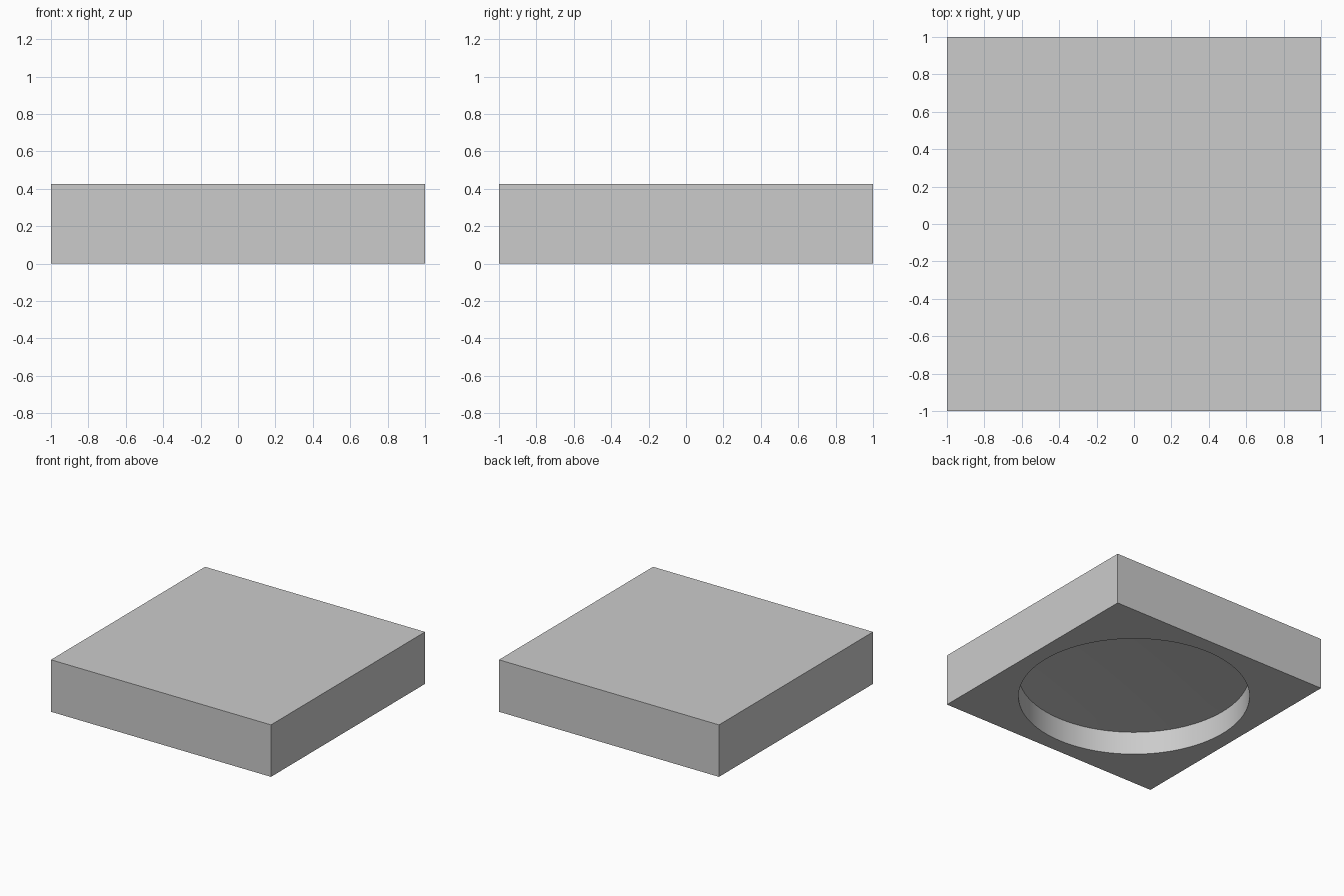
import bpy, bmesh, math

if "Cube" in bpy.data.objects:
    bpy.data.objects.remove(bpy.data.objects["Cube"])

H, R, DEPTH, RISE, SEG = 0.427, 0.87, 0.19, 0.025, 128


def add_object(name, bm):
    mesh = bpy.data.meshes.new(name)
    bmesh.ops.recalc_face_normals(bm, faces=bm.faces)
    bm.to_mesh(mesh)
    bm.free()
    obj = bpy.data.objects.new(name, mesh)
    bpy.context.collection.objects.link(obj)
    return obj


# square slab
bm = bmesh.new()
bmesh.ops.create_cube(bm, size=1)
for v in bm.verts:
    v.co = (v.co.x * 2, v.co.y * 2, (v.co.z + 0.5) * H)
slab = add_object("slab", bm)

# round underside recess with a very gently domed ceiling, lathed from a profile
profile = [(0, -0.1), (R, -0.1), (R, DEPTH)]
profile += [(R * (1 - t / 6), DEPTH + RISE * (1 - (1 - t / 6) ** 2)) for t in range(1, 7)]
bm = bmesh.new()
verts = [bm.verts.new((x, 0, z)) for x, z in profile]
edges = [bm.edges.new(pair) for pair in zip(verts, verts[1:])]
bmesh.ops.spin(bm, geom=verts + edges, axis=(0, 0, 1), cent=(0, 0, 0),
               angle=math.tau, steps=SEG)
bmesh.ops.remove_doubles(bm, verts=bm.verts, dist=1e-5)
cutter = add_object("recess_cutter", bm)
cutter.hide_render = True

cut = slab.modifiers.new("recess", 'BOOLEAN')
cut.operation = 'DIFFERENCE'
cut.solver = 'EXACT'
cut.object = cutter

# apply the cut, then shade the round wall smooth with crisp rims
bpy.context.view_layer.objects.active = slab
slab.select_set(True)
bpy.ops.object.modifier_apply(modifier=cut.name)
bpy.data.objects.remove(cutter)
bpy.ops.object.shade_smooth_by_angle(angle=math.radians(30))
